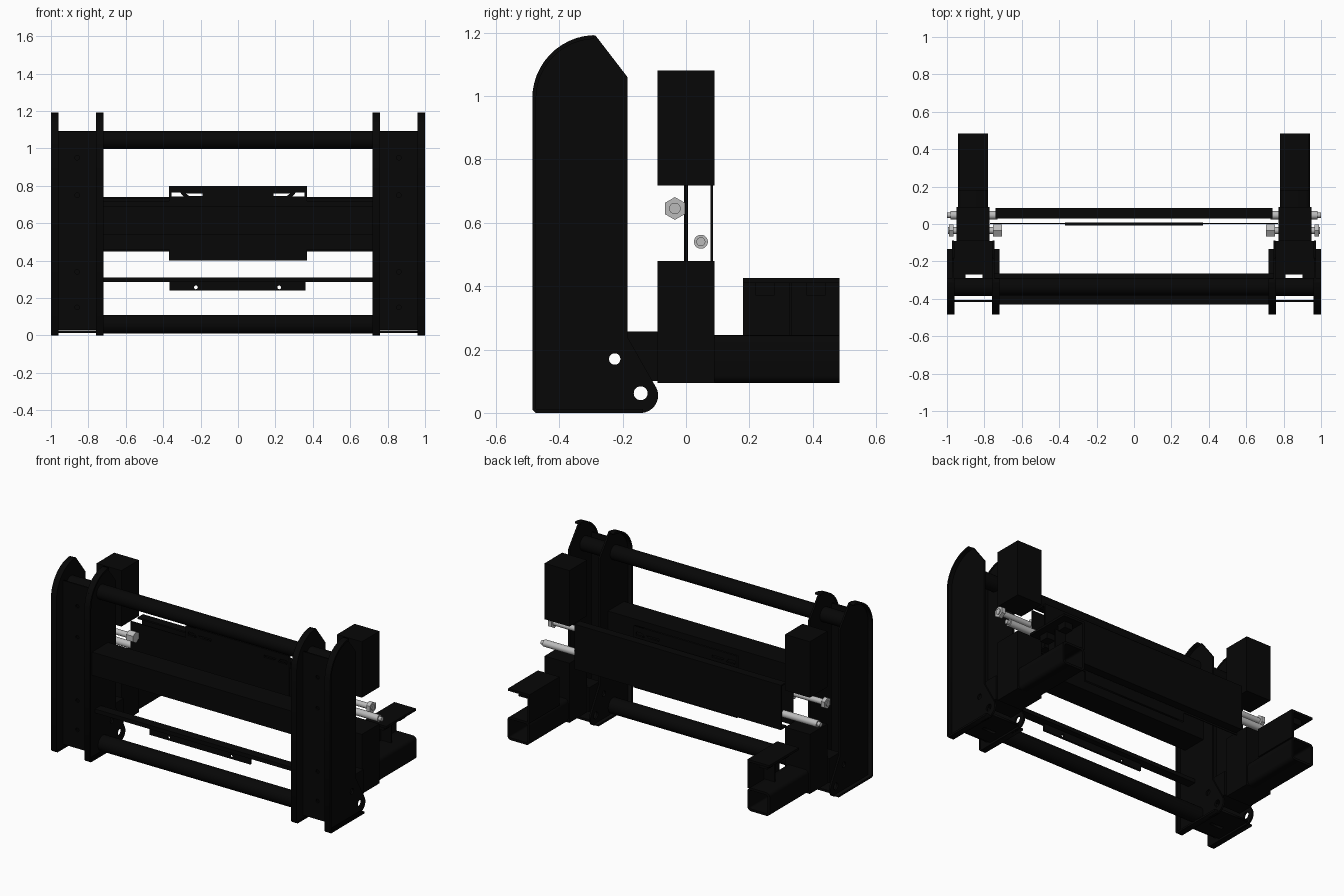
import bpy, bmesh, math
from mathutils import Vector

if "Cube" in bpy.data.objects:
    bpy.data.objects.remove(bpy.data.objects["Cube"])

black = bpy.data.materials.new("black_paint")
black.diffuse_color = (0.002, 0.002, 0.002, 1)
black.use_nodes = True
black.node_tree.nodes["Principled BSDF"].inputs["Base Color"].default_value = black.diffuse_color
steel = bpy.data.materials.new("steel")
steel.diffuse_color = (0.5, 0.5, 0.5, 1)
steel.use_nodes = True
steel.node_tree.nodes["Principled BSDF"].inputs["Base Color"].default_value = steel.diffuse_color


def finish(name, me, mat, smooth=False):
    bm = bmesh.new()
    bm.from_mesh(me)
    bmesh.ops.remove_doubles(bm, verts=bm.verts, dist=1e-5)
    bmesh.ops.recalc_face_normals(bm, faces=bm.faces)
    bm.to_mesh(me)
    bm.free()
    me.materials.clear()
    me.materials.append(mat)
    ob = bpy.data.objects.new(name, me)
    bpy.context.collection.objects.link(ob)
    if smooth:
        for o in bpy.context.selected_objects:
            o.select_set(False)
        ob.select_set(True)
        bpy.context.view_layer.objects.active = ob
        bpy.ops.object.shade_smooth_by_angle(angle=math.radians(35))
    return ob


def box(name, x, y, z, mat=black):
    me = bpy.data.meshes.new(name)
    bm = bmesh.new()
    bmesh.ops.create_cube(bm, size=1)
    for v in bm.verts:
        v.co = Vector([(r[0] + r[1]) / 2 + c * abs(r[1] - r[0]) for r, c in zip((x, y, z), v.co)])
    bm.to_mesh(me)
    bm.free()
    return finish(name, me, mat)


def rod(name, x0, x1, y, z, r, sides=32, mat=steel):
    me = bpy.data.meshes.new(name)
    bm = bmesh.new()
    bmesh.ops.create_cone(bm, cap_ends=True, segments=sides, radius1=r, radius2=r, depth=abs(x1 - x0))
    for v in bm.verts:
        a, b, c = v.co
        v.co = ((x0 + x1) / 2 + c, y + a, z + b)
    bm.to_mesh(me)
    bm.free()
    return finish(name, me, mat, sides > 8)


def arc(cx, cy, r, a0, a1, n=12):
    return [(cx + r * math.cos(math.radians(a0 + (a1 - a0) * i / n)),
             cy + r * math.sin(math.radians(a0 + (a1 - a0) * i / n))) for i in range(n + 1)]


def slab(name, loops, centre, thick, plane):
    # flat profile with holes, extruded along the axis normal to its plane
    cu = bpy.data.curves.new(name, 'CURVE')
    cu.dimensions = '2D'
    cu.fill_mode = 'BOTH'
    cu.extrude = thick / 2
    for pts in loops:
        sp = cu.splines.new('POLY')
        sp.points.add(len(pts) - 1)
        for p, q in zip(sp.points, pts):
            p.co = (q[0], q[1], 0, 1)
        sp.use_cyclic_u = True
    tmp = bpy.data.objects.new(name + "_curve", cu)
    bpy.context.collection.objects.link(tmp)
    dg = bpy.context.evaluated_depsgraph_get()
    me = bpy.data.meshes.new_from_object(tmp.evaluated_get(dg))
    bpy.data.objects.remove(tmp)
    for v in me.vertices:
        a, b, c = v.co
        c += centre
        v.co = {'yz': (c, a, b), 'xz': (a, c, b), 'xy': (a, b, c)}[plane]
    return finish(name, me, black)


def rect(x0, x1, z0, z1):
    return [(x0, z0), (x1, z0), (x1, z1), (x0, z1)]


def round_rect(x0, x1, z0, z1, r):
    return (arc(x1 - r, z1 - r, r, 0, 90, 5) + arc(x0 + r, z1 - r, r, 90, 180, 5)
            + arc(x0 + r, z0 + r, r, 180, 270, 5) + arc(x1 - r, z0 + r, r, 270, 360, 5))


def circle(y, z, r):
    return arc(y, z, r, 0, 345, 23)


# thin side plate: rounded top front, slanted top back, lobe at the foot
plate = ([(-0.475, 0), (-0.145, 0)] + arc(-0.143, 0.055, 0.055, -85, 25)
         + [(-0.185, 0.24), (-0.185, 1.06), (-0.285, 1.19)]
         + arc(-0.285, 0.992, 0.2, 94, 180) + [(-0.485, 0.01)])
plate_holes = [circle(-0.225, 0.17, 0.018), circle(-0.143, 0.062, 0.022)]
# edge flange that follows the plate's bottom, front and rounded top
flange = ([(-0.135, 0), (-0.475, 0), (-0.485, 0.01)] + arc(-0.285, 0.992, 0.2, 180, 92)
          + arc(-0.285, 0.992, 0.188, 92, 180) + [(-0.473, 0.012), (-0.135, 0.012)])

for s, side in ((-1, "left"), (1, "right")):
    def X(a, b):
        return tuple(sorted((s * a, s * b)))

    # tower: two flanged side plates, front web and slotted floor
    for c, f, where in ((0.751, 0.74, "inner"), (0.968, 0.98, "outer")):
        slab(f"{side}_{where}_side_plate", [plate] + plate_holes, s * c, 0.012, 'yz')
        slab(f"{side}_{where}_edge_flange", [flange], s * f, 0.04, 'yz')
    slab(f"{side}_tower_web", [rect(*X(0.757, 0.962), 0.03, 1.09)]
         + [circle(s * 0.86, z, 0.012) for z in (0.15, 0.34, 0.75, 0.95)], -0.411, 0.01, 'xz')
    slab(f"{side}_tower_floor", [rect(*X(0.757, 0.962), -0.385, -0.13),
                                 rect(*X(0.81, 0.90), -0.29, -0.27)], 0.02, 0.014, 'xy')
    # bracket joining tower and post
    box(f"{side}_bracket", X(0.757, 0.962), (-0.20, -0.09), (0.10, 0.257))

    # post blocks
    box(f"{side}_lower_post", X(0.772, 0.95), (-0.09, 0.09), (0.095, 0.48))
    box(f"{side}_upper_post", X(0.772, 0.95), (-0.09, 0.09), (0.718, 1.08))

    # hollow rear arm with bracket on its end
    x0, x1 = X(0.78, 0.94)
    slab(f"{side}_rear_arm", [round_rect(x0, x1, 0.095, 0.245, 0.025),
                              round_rect(x0 + 0.015, x1 - 0.015, 0.11, 0.23, 0.012)],
         0.2825, 0.405, 'xz')
    box(f"{side}_arm_top_plate", X(0.78, 0.935), (0.18, 0.485), (0.41, 0.425))
    box(f"{side}_arm_web", X(0.78, 0.795), (0.18, 0.485), (0.24, 0.41))
    box(f"{side}_arm_rib", X(0.795, 0.87), (0.325, 0.335), (0.24, 0.41))
    for y in (0.25, 0.41):
        box(f"{side}_arm_pad", X(0.83, 0.89), (y - 0.03, y + 0.03), (0.37, 0.41))

    # bolt and guide rod in the post gap
    rod(f"{side}_bolt", s * 0.705, s * 0.995, -0.035, 0.645, 0.018)
    rod(f"{side}_bolt_nut", s * 0.705, s * 0.755, -0.035, 0.645, 0.036, 6)
    rod(f"{side}_bolt_head", s * 0.965, s * 0.99, -0.035, 0.645, 0.036, 6)
    rod(f"{side}_guide_rod", s * 0.73, s * 0.98, 0.047, 0.54, 0.022)
    rod(f"{side}_guide_rod_tip", s * 0.98, s * 1.0, 0.047, 0.54, 0.014)

# cross tubes
rod("top_tube", -0.965, 0.965, -0.335, 1.045, 0.047, 32, black)
rod("bottom_tube", -0.75, 0.75, -0.318, 0.06, 0.05, 32, black)

# front cross beam between the towers
box("front_beam", (-0.745, 0.745), (-0.43, -0.265), (0.54, 0.69))

# lower bar with its drilled tab
box("lower_bar", (-0.745, 0.745), (-0.40, -0.34), (0.285, 0.31))
slab("lower_bar_tab", [rect(-0.365, 0.36, 0.24, 0.29)]
     + [circle(x, 0.257, 0.01) for x in (-0.225, 0.22)], -0.38, 0.012, 'xz')

# main cross channel, open to the front
box("channel_web", (-0.74, 0.74), (0.077, 0.085), (0.45, 0.74))
for z, n in ((0.45, "lower"), (0.73, "upper")):
    box(f"channel_{n}_flange", (-0.74, 0.74), (0.03, 0.08), (z, z + 0.01))

# thin sheet and thicker centre panel in front of the channel
box("thin_sheet", (-0.77, 0.77), (-0.001, 0.005), (0.46, 0.72))
slots = [[(s * 0.19, 0.745), (s * 0.26, 0.745), (s * 0.28, 0.76), (s * 0.19, 0.76)] for s in (-1, 1)]
slots += [[(s * 0.29, 0.742), (s * 0.355, 0.742), (s * 0.355, 0.765), (s * 0.31, 0.765)] for s in (-1, 1)]
slab("centre_panel", [rect(-0.37, 0.37, 0.4, 0.8)] + slots, 0.0, 0.014, 'xz')
